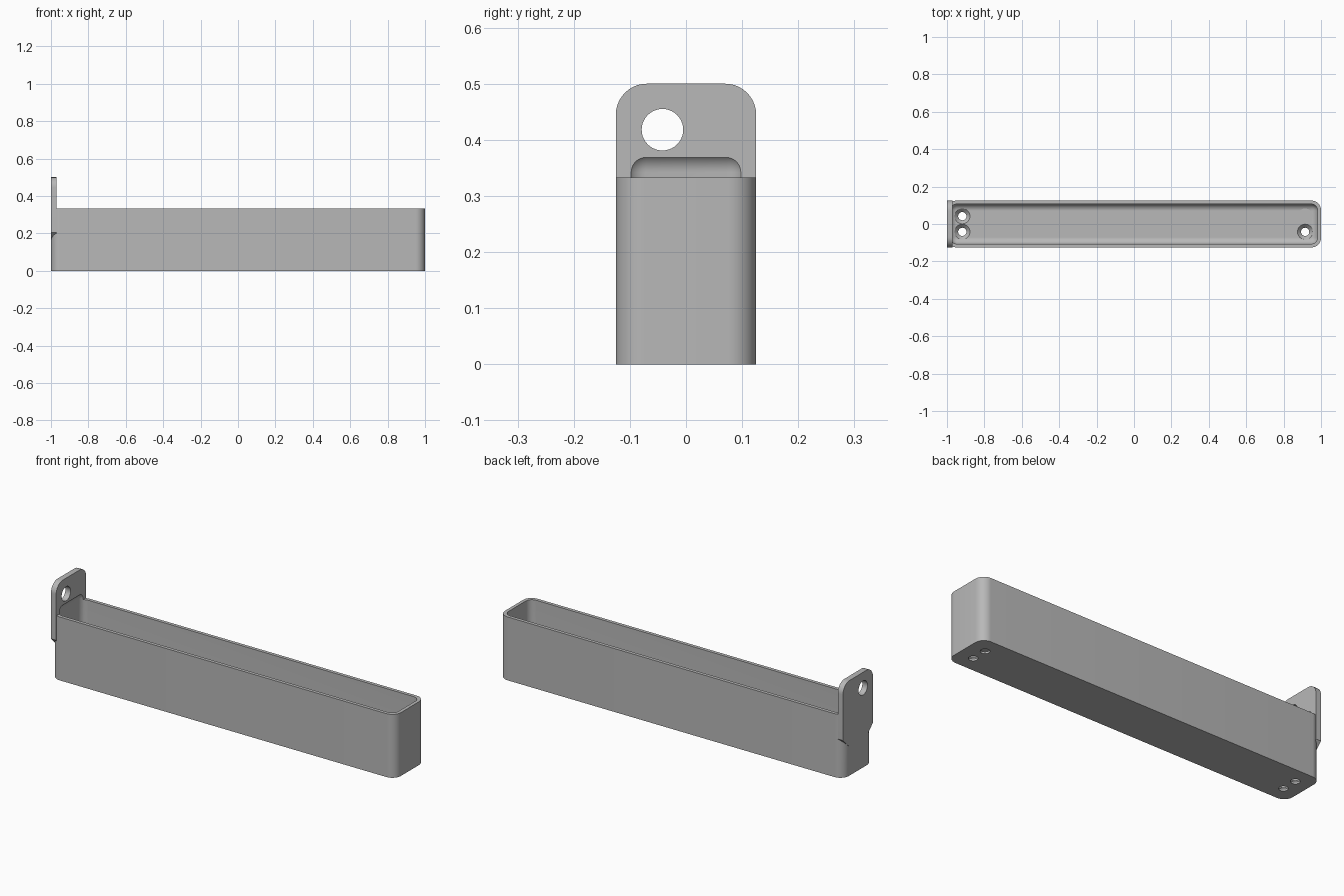
import bpy, bmesh, math
from mathutils import Matrix, Vector

if "Cube" in bpy.data.objects:
    bpy.data.objects.remove(bpy.data.objects["Cube"], do_unlink=True)

grey = bpy.data.materials.new("plain_grey")
grey.use_nodes = True
COLOR = (0.48, 0.48, 0.48, 1)
grey.diffuse_color = COLOR
grey.node_tree.nodes["Principled BSDF"].inputs["Base Color"].default_value = COLOR

LENGTH, WIDTH, HEIGHT = 2.0, 0.25, 0.333
PLATE_THICK, PLATE_TOP = 0.03, 0.5
WALL, FLOOR = 0.018, 0.03


def finish(bm, name):
    bmesh.ops.recalc_face_normals(bm, faces=bm.faces)
    mesh = bpy.data.meshes.new(name)
    bm.to_mesh(mesh)
    bm.free()
    mesh.materials.append(grey)
    obj = bpy.data.objects.new(name, mesh)
    bpy.context.collection.objects.link(obj)
    return obj


def rounded_box(name, low, high, radius, vertical_only):
    low, high = Vector(low), Vector(high)
    bm = bmesh.new()
    bmesh.ops.create_cube(bm, size=1)
    bmesh.ops.scale(bm, vec=high - low, verts=bm.verts)
    bmesh.ops.translate(bm, vec=(low + high) / 2, verts=bm.verts)
    edges = [e for e in bm.edges if not vertical_only
             or abs(e.verts[0].co.z - e.verts[1].co.z) > 0.01]
    bmesh.ops.bevel(bm, geom=edges, offset=radius, segments=10, profile=0.5,
                    affect='EDGES', clamp_overlap=True)
    return finish(bm, name)


def cone(name, centre, r1, r2, depth, axis='Z'):
    bm = bmesh.new()
    turn = Matrix.Rotation(math.pi / 2, 4, 'Y') if axis == 'X' else Matrix()
    bmesh.ops.create_cone(bm, cap_ends=True, segments=40, radius1=r1, radius2=r2,
                          depth=depth, matrix=Matrix.Translation(centre) @ turn)
    return finish(bm, name)


def combine(target, tool, operation):
    mod = target.modifiers.new(tool.name, 'BOOLEAN')
    mod.operation, mod.object, mod.solver = operation, tool, 'EXACT'
    bpy.ops.object.select_all(action='DESELECT')
    bpy.context.view_layer.objects.active = target
    target.select_set(True)
    bpy.ops.object.modifier_apply(modifier=mod.name)
    bpy.data.objects.remove(tool, do_unlink=True)


# Outer shell of the tray
tray = rounded_box("tray_with_hanging_plate", (-LENGTH / 2, -WIDTH / 2, 0),
                   (LENGTH / 2, WIDTH / 2, HEIGHT), 0.05, True)

# End plate: rounded top corners, slanted lower corners
half, radius = WIDTH / 2, 0.055
side = [(0.08, 0.16), (half, 0.205)]
for i in range(11):
    a = math.pi / 2 * i / 10
    side.append((half - radius + radius * math.cos(a),
                 PLATE_TOP - radius + radius * math.sin(a)))
outline = side + [(-y, z) for y, z in reversed(side)]
bm = bmesh.new()
face = bm.faces.new([bm.verts.new((-LENGTH / 2, y, z)) for y, z in outline])
grown = bmesh.ops.extrude_face_region(bm, geom=[face])["geom"]
bmesh.ops.translate(bm, vec=(PLATE_THICK, 0, 0),
                    verts=[v for v in grown if isinstance(v, bmesh.types.BMVert)])
combine(tray, finish(bm, "end_plate"), 'UNION')

# Cavity, which also scoops into the plate above the rim
cavity = rounded_box("cavity", (-LENGTH / 2 + WALL, -half + WALL, FLOOR),
                     (LENGTH / 2 - WALL, half - WALL, 0.378), 0.036, False)
combine(tray, cavity, 'DIFFERENCE')

# Hanging hole
combine(tray, cone("hanging_hole", (-LENGTH / 2, -0.042, 0.418),
                   0.037, 0.037, 0.2, 'X'), 'DIFFERENCE')

# Countersunk screw holes in the floor
for x in (-0.918, 0.915):
    for y in (-0.042, 0.042):
        for centre_z, r1, r2, depth in ((0, 0.022, 0.022, 0.2),
                                        (0.02, 0.022, 0.041, 0.02),
                                        (0.06, 0.041, 0.041, 0.0602)):
            combine(tray, cone("screw_hole", (x, y, centre_z), r1, r2, depth),
                    'DIFFERENCE')

bpy.ops.object.select_all(action='DESELECT')
tray.select_set(True)
bpy.context.view_layer.objects.active = tray
bpy.ops.object.shade_smooth_by_angle(angle=math.radians(30))
